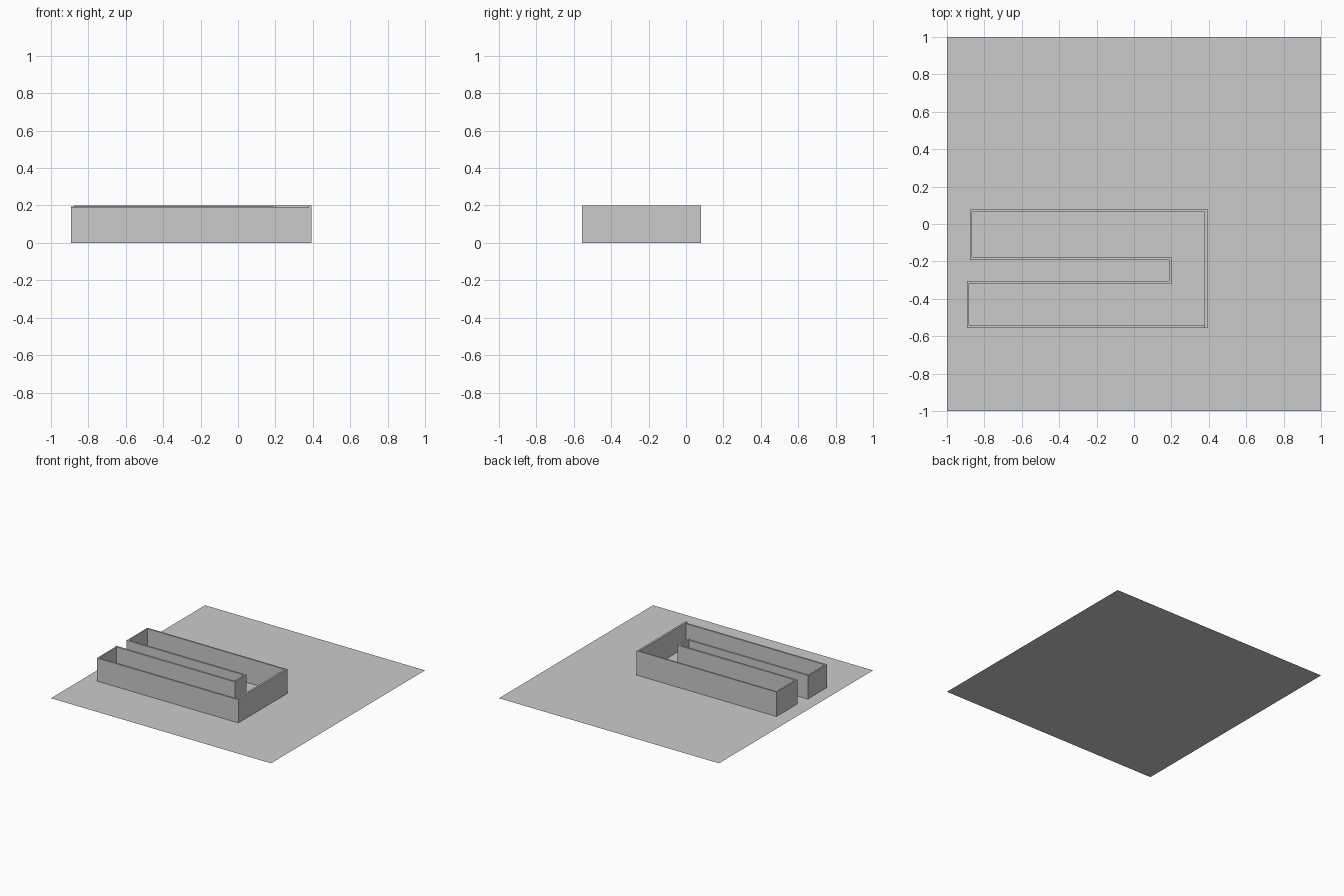
import bpy

if "Cube" in bpy.data.objects:
    bpy.data.objects.remove(bpy.data.objects["Cube"])


def box(name, x0, x1, y0, y1, height):
    """Axis-aligned wall standing on the ground sheet."""
    bpy.ops.mesh.primitive_cube_add(size=1, location=((x0 + x1) / 2, (y0 + y1) / 2, height / 2))
    ob = bpy.context.object
    ob.name = name
    ob.scale = (x1 - x0, y1 - y0, height)
    bpy.ops.object.transform_apply(location=False, rotation=False, scale=True)
    return ob


# Thin base sheet
bpy.ops.mesh.primitive_plane_add(size=2)
bpy.context.object.name = "base_sheet"

# Walls around the U-shaped plan, open at the top
walls = [
    ("front_wall", -0.893, 0.393, -0.556, -0.541, 0.19),
    ("right_wall", 0.377, 0.393, -0.556, 0.08, 0.20),
    ("back_wall", -0.878, 0.393, 0.065, 0.078, 0.20),
    ("back_arm_end", -0.878, -0.866, -0.192, 0.078, 0.20),
    ("back_arm_inner_wall", -0.878, 0.20, -0.192, -0.177, 0.20),
    ("slot_end_wall", 0.187, 0.20, -0.322, -0.177, 0.20),
    ("front_arm_inner_wall", -0.893, 0.20, -0.322, -0.306, 0.195),
    ("front_arm_end", -0.893, -0.881, -0.556, -0.306, 0.19),
]
for wall in walls:
    box(*wall)
